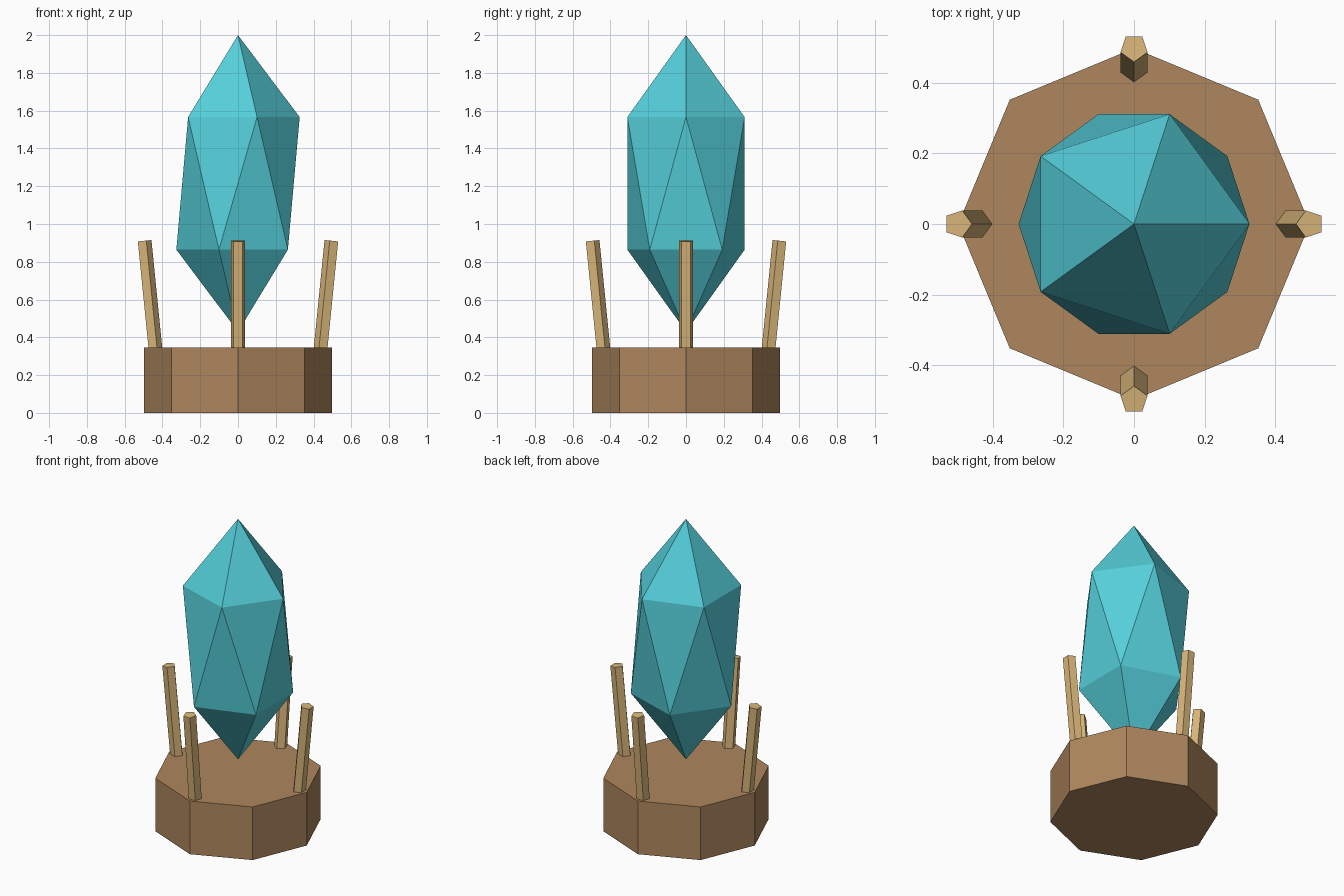
import bpy, math
from mathutils import Vector

if "Cube" in bpy.data.objects:
    bpy.data.objects.remove(bpy.data.objects["Cube"])


def material(name, rgb):
    m = bpy.data.materials.new(name)
    m.diffuse_color = (*rgb, 1)
    m.use_nodes = True
    m.node_tree.nodes["Principled BSDF"].inputs["Base Color"].default_value = m.diffuse_color
    return m


def finish(name, mat):
    ob = bpy.context.object
    ob.name = name
    ob.data.materials.append(mat)
    return ob


wood = material("wood", (0.42, 0.24, 0.11))
brass = material("brass", (0.68, 0.46, 0.19))
teal = material("teal", (0.09, 0.62, 0.70))

# Octagonal base, corners on the axes
bpy.ops.mesh.primitive_cylinder_add(vertices=8, radius=0.497, depth=0.347,
                                    location=(0, 0, 0.1735))
finish("base", wood)

# Floating crystal: a stretched icosahedron
bpy.ops.mesh.primitive_ico_sphere_add(subdivisions=1, radius=1, location=(0, 0, 1.215))
crystal = finish("crystal", teal)
crystal.scale = (0.365, 0.365, 0.785)

# Four five-sided prongs leaning outward, one edge facing the crystal
for i, side in enumerate(("right", "back", "left", "front")):
    a = i * math.pi / 2
    out = Vector((math.cos(a), math.sin(a), 0))
    foot = out * 0.438 + Vector((0, 0, 0.31))
    tip = out * 0.498 + Vector((0, 0, 0.911))
    bpy.ops.mesh.primitive_cylinder_add(vertices=5, radius=0.04,
                                        depth=(tip - foot).length,
                                        location=(foot + tip) / 2)
    prong = finish(side + "_prong", brass)
    # spin the section so a corner (first vertex at +y) points inward, then lean
    for v in prong.data.vertices:
        x, y, z = v.co
        v.co = (-y, x, z)
    prong.rotation_euler = (0, math.atan2(0.06, 0.601), a)
